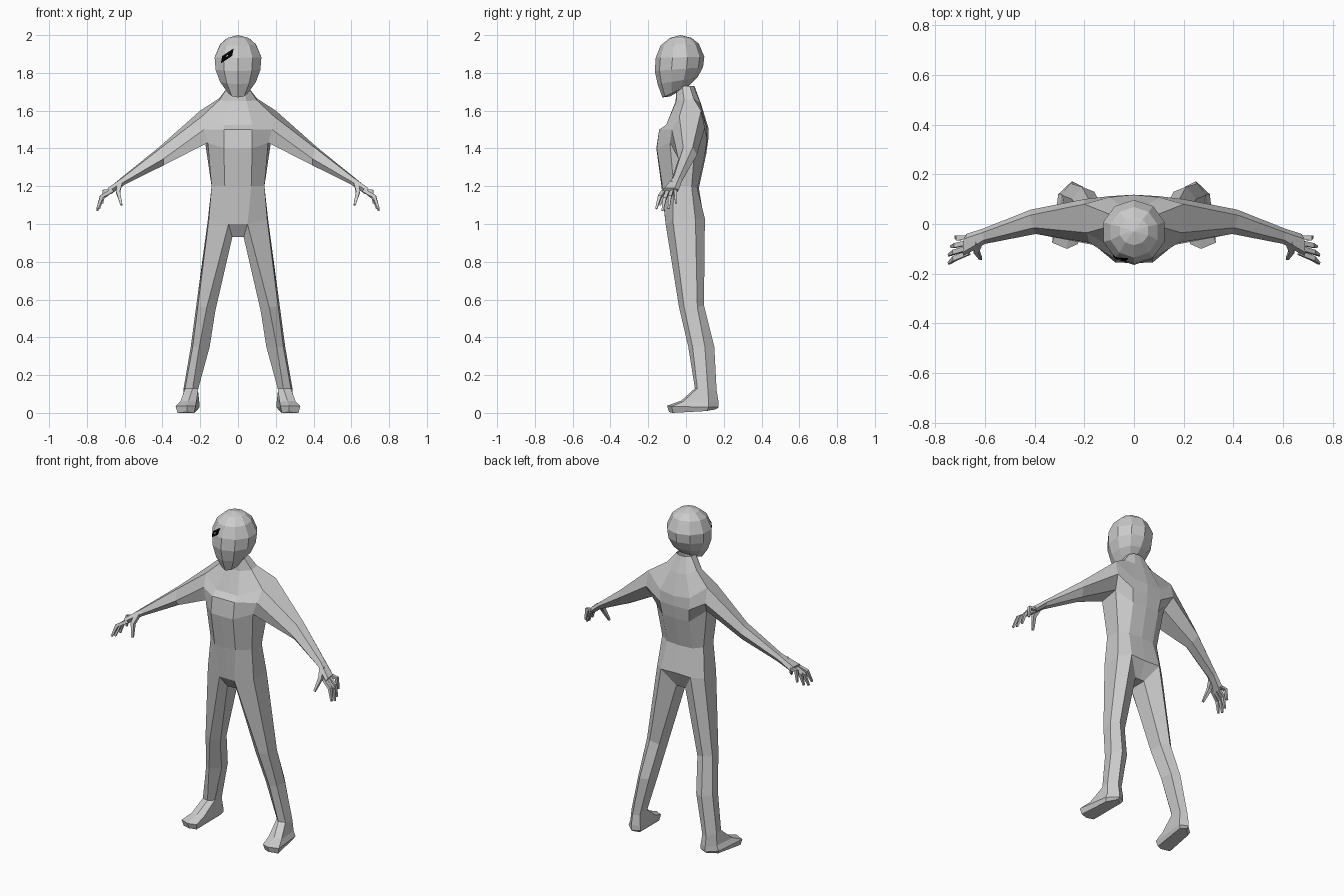
import bpy, bmesh, math
from mathutils import Vector
from mathutils.bvhtree import BVHTree

if "Cube" in bpy.data.objects:
    bpy.data.objects.remove(bpy.data.objects["Cube"])


def material(name, v):
    m = bpy.data.materials.new(name)
    m.diffuse_color = (v, v, v, 1)
    m.use_nodes = True
    m.node_tree.nodes["Principled BSDF"].inputs["Base Color"].default_value = m.diffuse_color
    return m


GREY = material("body grey", 0.6)
BLACK = material("patch black", 0.0)
LIGHT = material("patch light grey", 0.5)


def finish(bm, name, *mats):
    bmesh.ops.recalc_face_normals(bm, faces=bm.faces)
    me = bpy.data.meshes.new(name)
    bm.to_mesh(me)
    bm.free()
    ob = bpy.data.objects.new(name, me)
    bpy.context.collection.objects.link(ob)
    for m in mats:
        me.materials.append(m)
    return ob


def ring(bm, pts):
    return [bm.verts.new(p) for p in pts]


def bridge(bm, a, b, closed=True):
    n = len(a)
    for i in range(n if closed else n - 1):
        j = (i + 1) % n
        bm.faces.new((a[i], a[j], b[j], b[i]))


def loft(bm, start, rows):
    for row in rows:
        nxt = ring(bm, row)
        bridge(bm, start, nxt)
        start = nxt
    bm.faces.new(start)


def mirror(bm):
    bmesh.ops.mirror(bm, geom=bm.verts[:] + bm.edges[:] + bm.faces[:],
                     axis='X', merge_dist=0.0005)


# Torso half rings: front centre, front, side front, side back, back, back centre
bm = bmesh.new()
neck = ring(bm, [(0, -.05, 1.73), (.03, -.045, 1.73), (.05, -.02, 1.73),
                 (.05, .02, 1.73), (.03, .04, 1.73), (0, .045, 1.73)])
collar = ring(bm, [(0, -.055, 1.65), (.045, -.05, 1.65), (.10, -.01, 1.655),
                   (.10, .04, 1.665), (.055, .075, 1.64), (0, .08, 1.635)])
shoulder = ring(bm, [(0, -.105, 1.525), (.075, -.105, 1.525), (.19, -.035, 1.57),
                     (.20, .08, 1.60), (.10, .108, 1.52), (0, .118, 1.51)])
chest = ring(bm, [(0, -.142, 1.50), (.075, -.142, 1.50), (.18, -.075, 1.50),
                  (.20, .10, 1.51), (.10, .112, 1.45), (0, .118, 1.45)])
ribs = ring(bm, [(0, -.157, 1.40), (.075, -.155, 1.40), (.16, -.085, 1.43),
                 (.175, .05, 1.44), (.09, .10, 1.37), (0, .107, 1.37)])
waist = ring(bm, [(0, -.13, 1.20), (.07, -.125, 1.20), (.14, -.065, 1.20),
                  (.14, .03, 1.20), (.085, .06, 1.19), (0, .068, 1.19)])
hips = ring(bm, [(0, -.108, 1.0), (.05, -.108, 1.0), (.155, -.07, 1.02),
                 (.16, .05, 1.02), (.10, .10, 1.03), (0, .095, 1.03)])
bridge(bm, neck, collar, False)
bridge(bm, collar, shoulder, False)
for a, b in ((shoulder, chest), (chest, ribs)):       # leave the arm opening
    bridge(bm, a[:3], b[:3], False)
    bridge(bm, a[3:], b[3:], False)
bridge(bm, ribs, waist, False)
bridge(bm, waist, hips, False)

# Crotch
cf, cb, i1, i2 = ring(bm, [(0, -.06, .93), (0, .05, .93), (.03, -.06, .93), (.03, .05, .93)])
bm.faces.new((hips[0], hips[1], i1, cf))
bm.faces.new((cf, i1, i2, cb))
bm.faces.new((cb, i2, hips[4], hips[5]))

# Leg and foot: knee, calf, ankle, instep, toe line, sole
loft(bm, hips[1:5] + [i2, i1], [
    [(.165, -.037, .56), (.213, -.01, .56), (.222, .06, .56),
     (.18, .095, .57), (.13, .075, .55), (.12, 0, .54)],
    [(.205, .012, .35), (.24, .035, .35), (.25, .10, .35),
     (.21, .15, .35), (.16, .13, .35), (.15, .055, .35)],
    [(.24, .047, .13), (.28, .06, .13), (.288, .115, .13),
     (.25, .162, .12), (.212, .145, .12), (.21, .075, .13)],
    [(.262, -.025, .065), (.305, -.015, .06), (.293, .12, .06),
     (.25, .172, .06), (.205, .15, .06), (.22, -.015, .06)],
    [(.27, -.10, .038), (.33, -.075, .035), (.305, .12, .03),
     (.25, .172, .03), (.205, .15, .03), (.225, -.08, .035)],
    [(.27, -.09, .005), (.32, -.07, 0), (.295, .11, .01),
     (.25, .16, .02), (.215, .14, .015), (.232, -.07, 0)]])

# Arm and palm: elbow, wrist, knuckles
loft(bm, [shoulder[2], shoulder[3], chest[3], ribs[3], ribs[2], chest[2]], [
    [(.405, -.015, 1.405), (.42, .035, 1.405), (.415, .058, 1.365),
     (.40, .03, 1.32), (.395, -.015, 1.31), (.395, -.04, 1.345)],
    [(.605, -.065, 1.25), (.612, -.035, 1.25), (.612, -.02, 1.23),
     (.605, -.03, 1.212), (.60, -.065, 1.208), (.60, -.08, 1.225)],
    [(.69, -.115, 1.19), (.685, -.06, 1.19), (.675, -.04, 1.175),
     (.668, -.06, 1.16), (.67, -.11, 1.16), (.685, -.128, 1.175)]])
mirror(bm)
finish(bm, "body", GREY)

# Fingers and thumbs: tapered square tubes along a bent path
bm = bmesh.new()


def digit(path, radii):
    pts = [Vector(p) for p in path]
    prev = None
    for k, (p, r) in enumerate(zip(pts, radii)):
        d = (pts[min(k + 1, len(pts) - 1)] - pts[max(k - 1, 0)]).normalized()
        u = d.cross(Vector((0, 1, 0))).normalized()
        v = d.cross(u)
        cur = ring(bm, [p + r * (u * math.cos(t) + v * math.sin(t))
                        for t in (math.pi * (.25 + .5 * q) for q in range(4))])
        if prev:
            bridge(bm, prev, cur)
        else:
            bm.faces.new(cur)
        prev = cur
    bm.faces.new(prev)


for y0, y1, x1, z1 in ((-.115, -.158, .745, 1.08), (-.095, -.125, .745, 1.07),
                       (-.074, -.092, .735, 1.08), (-.055, -.052, .718, 1.11)):
    digit([(.665, y0, 1.178), ((.70 + x1) / 2, (y0 + y1) / 2 - .003, z1 + .065),
           (x1, y1, z1)], (.013, .013, .007))
digit([(.625, -.07, 1.222), (.635, -.108, 1.17), (.617, -.14, 1.10)], (.02, .015, .008))
mirror(bm)
finish(bm, "fingers", GREY)

# Head: egg of tilted rings (front z, back z, half width, front y, back y)
bm = bmesh.new()
N = 10
prev = None
for zf, zb, w, yf, yb in ((1.985, 1.985, .06, -.085, .03), (1.945, 1.955, .1, -.135, .068),
                          (1.88, 1.885, .13, -.16, .097), (1.81, 1.83, .125, -.165, .09),
                          (1.74, 1.775, .10, -.15, .06), (1.67, 1.735, .055, -.125, .02)):
    cur = []
    for k in range(N):
        a = 2 * math.pi * k / N
        t = (1 + math.cos(a)) / 2
        cur.append(bm.verts.new((w * math.sin(a), yb + (yf - yb) * t, zb + (zf - zb) * t)))
    if prev:
        bridge(bm, prev, cur)
    else:
        top = bm.verts.new((0, -.03, 2.0))
        for k in range(N):
            bm.faces.new((top, cur[k], cur[(k + 1) % N]))
    prev = cur
low = bm.verts.new((0, -.085, 1.675))
for k in range(N):
    bm.faces.new((low, prev[k], prev[(k + 1) % N]))
bmesh.ops.recalc_face_normals(bm, faces=bm.faces)
tree = BVHTree.FromBMesh(bm)
finish(bm, "head", GREY)

# Dark slanted patch laid on the brow, with one light cell
bm = bmesh.new()
U, V = 7, 5
grid = []
for j in range(V + 1):
    row = []
    for i in range(U + 1):
        s, t = i / U, j / V
        x = -.087 + .06 * s + .004 * (2 * t - 1)
        z = 1.85 + .04 * s + .04 * t
        hit = tree.ray_cast(Vector((x, -1, z)), Vector((0, 1, 0)))[0]
        row.append(bm.verts.new((x, hit.y - .004, z)))
    grid.append(row)
for j in range(V):
    for i in range(U):
        f = bm.faces.new((grid[j][i], grid[j][i + 1], grid[j + 1][i + 1], grid[j + 1][i]))
        f.material_index = 1 if (i, j) == (3, 2) else 0
finish(bm, "brow_patch", BLACK, LIGHT)
